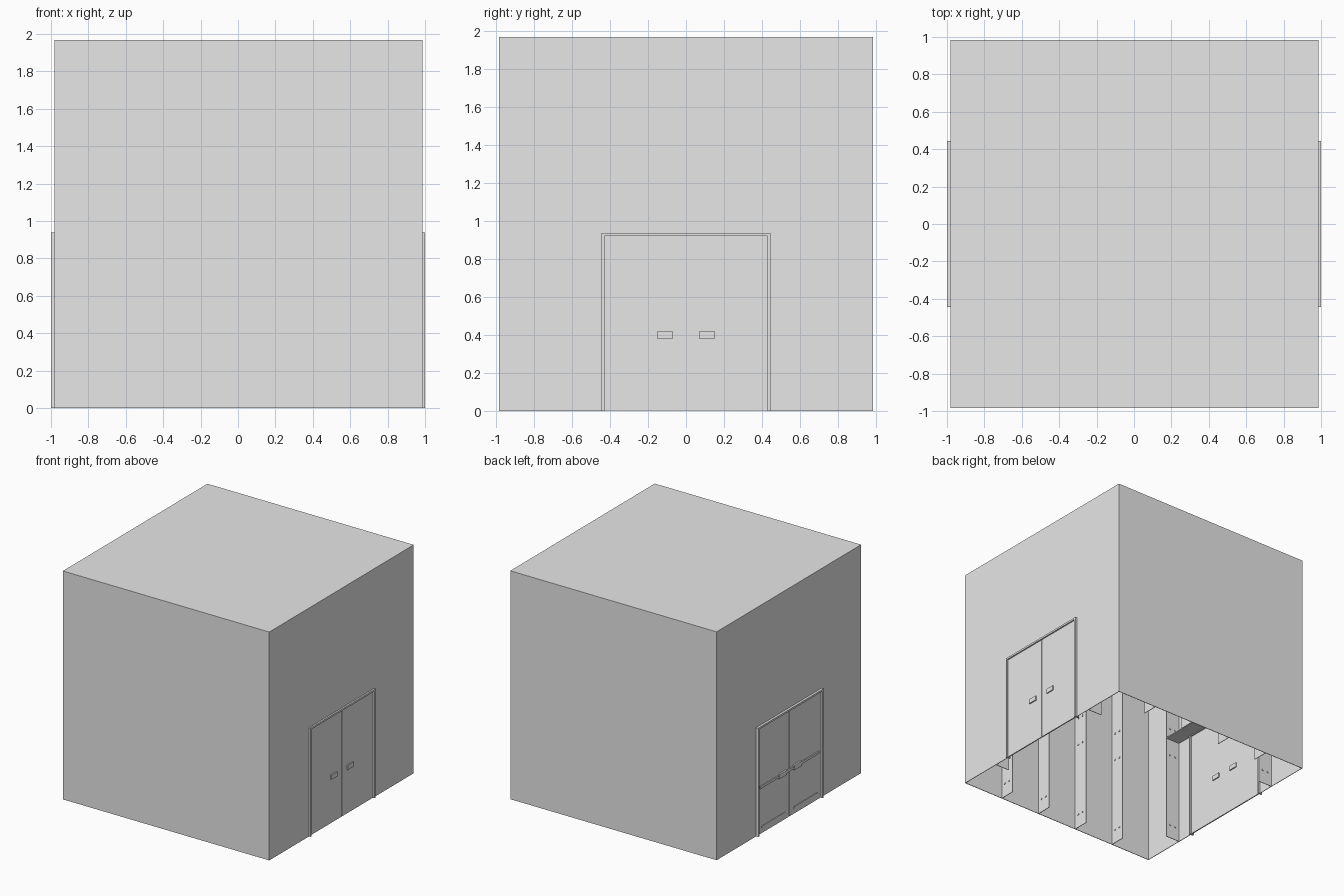
import bpy, bmesh
from mathutils import Vector

if "Cube" in bpy.data.objects:
    bpy.data.objects.remove(bpy.data.objects["Cube"])

grey = bpy.data.materials.new("plain_grey")
grey.diffuse_color = (0.8, 0.8, 0.8, 1)
grey.use_nodes = True
grey.node_tree.nodes["Principled BSDF"].inputs["Base Color"].default_value = grey.diffuse_color

CX, H, TOP, T = 0.003, 0.983, 1.967, 0.005   # centre x, half width, height, sheet thickness
DEPTH = 0.14                                 # how far the ribs reach inward
DOOR_W, DOOR_H, FRAME = 0.445, 0.937, 0.016  # door half width, height, frame width
STEP = 2 * H / 5


def boxes(name, spans):
    """One object made of boxes, each given as x0, x1, y0, y1, z0, z1."""
    bm = bmesh.new()
    for x0, x1, y0, y1, z0, z1 in spans:
        vs = bmesh.ops.create_cube(bm, size=1)["verts"]
        for v in vs:
            v.co = Vector((x1 if v.co.x > 0 else x0,
                           y1 if v.co.y > 0 else y0,
                           z1 if v.co.z > 0 else z0))
    mesh = bpy.data.meshes.new(name)
    bm.to_mesh(mesh)
    bm.free()
    mesh.materials.append(grey)
    ob = bpy.data.objects.new(name, mesh)
    bpy.context.collection.objects.link(ob)
    return ob


# Outer shell: roof, plain walls, and walls with a doorway
boxes("roof", [(CX - H, CX + H, -H, H, TOP - T, TOP)])
for name, s in (("front_wall", -1), ("back_wall", 1)):
    ys = sorted((s * H, s * (H - T)))
    boxes(name, [(CX - H, CX + H, *ys, 0, TOP - T)])
for name, s in (("left_wall", -1), ("right_wall", 1)):
    xs = sorted((CX + s * H, CX + s * (H - T)))
    boxes(name, [(*xs, -H + T, -DOOR_W, 0, TOP - T),
                 (*xs, DOOR_W, H - T, 0, TOP - T),
                 (*xs, -DOOR_W, DOOR_W, DOOR_H, TOP - T)])

# Upright ribs inside every wall, with small bolts on their faces
offsets = [STEP * k for k in (-1.5, -0.5, 0.5, 1.5)]
levels = (0.12, 0.78, 1.03)
B = 0.006
for name, s in (("front", -1), ("back", 1)):
    ribs, bolts = [], []
    ys = sorted((s * (H - T), s * (H - DEPTH)))
    for o in offsets:
        x = CX + o
        ribs.append((x - T / 2, x + T / 2, *ys, 0, TOP - T))
        for z in levels:
            for d in (0.045, 0.1):
                y = s * (H - d)
                bolts.append((x - 0.008, x + 0.008, y - B, y + B, z - B, z + B))
    boxes(name + "_ribs", ribs)
    boxes(name + "_bolts", bolts)
for name, s in (("left", -1), ("right", 1)):
    ribs, bolts = [], []
    xs = sorted((CX + s * (H - T), CX + s * (H - DEPTH)))
    for o in offsets:
        full = abs(o) > DOOR_W
        ribs.append((*xs, o - T / 2, o + T / 2, 0 if full else DOOR_H, TOP - T))
        for z in levels if full else levels[2:]:
            for d in (0.045, 0.1):
                x = CX + s * (H - d)
                bolts.append((x - B, x + B, o - 0.008, o + 0.008, z - B, z + B))
    boxes(name + "_ribs", ribs)
    boxes(name + "_bolts", bolts)
    # Header shelf over the doorway
    boxes(name + "_header", [(*xs, -1.5 * STEP, 1.5 * STEP, DOOR_H - 0.01, DOOR_H)])

# Two matching double doors, both opening the same way
for name, x0, x1 in (("left", -1.0, -0.962), ("right", 0.962, 1.0)):
    inner = DOOR_W - FRAME
    boxes(name + "_door_frame", [
        (x0, x1, -DOOR_W, -inner, 0, DOOR_H),
        (x0, x1, inner, DOOR_W, 0, DOOR_H),
        (x0, x1, -inner, inner, DOOR_H - FRAME, DOOR_H)])
    back, face = x0 + 0.016, x1 - 0.012
    boxes(name + "_door_leaves", [(back, face, -inner, -0.001, 0.003, DOOR_H - FRAME),
                                  (back, face, 0.001, inner, 0.003, DOOR_H - FRAME)])
    # Lever handles on the +x face
    boxes(name + "_door_handles", [(face, face + 0.01, s * 0.11 - 0.04, s * 0.11 + 0.04, 0.38, 0.42)
                                   for s in (-1, 1)])
    # Push bars, latch boxes and kick plates on the -x face
    boxes(name + "_push_bars", [(back - 0.008, back, -0.40, 0.40, 0.395, 0.415)])
    boxes(name + "_latch_boxes", [(back - 0.014, back, s * 0.1 - 0.05, s * 0.1 + 0.05, 0.385, 0.425)
                                  for s in (-1, 1)])
    boxes(name + "_kick_plates", [(back - 0.005, back, s * 0.22 - 0.16, s * 0.22 + 0.16, 0.05, 0.065)
                                  for s in (-1, 1)])
